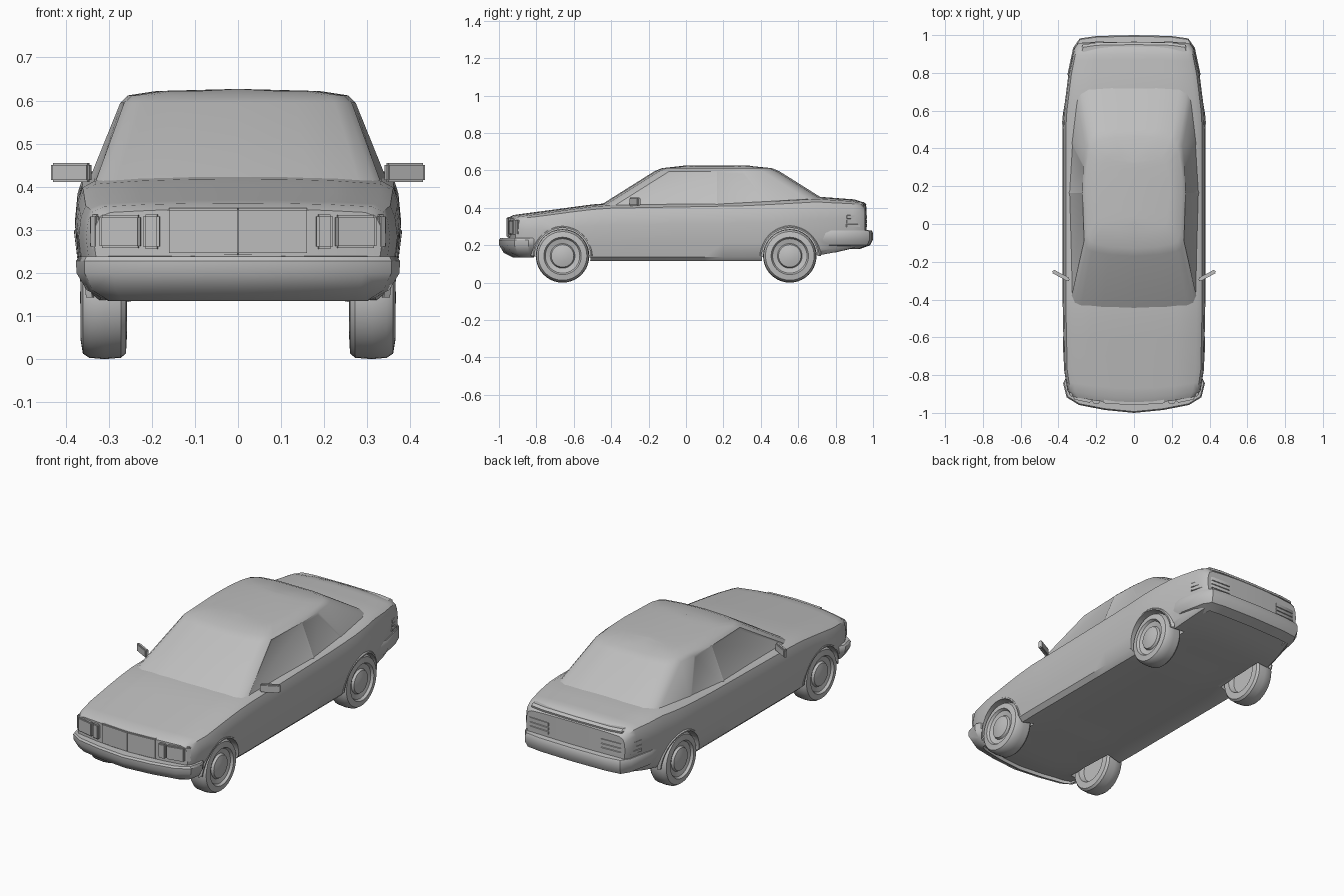
import bpy
import bmesh
from math import sin, cos, pi, radians
from mathutils import Matrix, Vector

old_cube = bpy.data.objects.get("Cube")
if old_cube:
    bpy.data.objects.remove(old_cube, do_unlink=True)

PAINT = (0.52, 0.52, 0.52, 1)
grey = bpy.data.materials.new("plain grey")
grey.use_nodes = True
grey.diffuse_color = PAINT
grey.node_tree.nodes["Principled BSDF"].inputs["Base Color"].default_value = PAINT


def finish(bm, name, angle=35):
    """Turn a bmesh into a clean, smooth shaded object."""
    bmesh.ops.remove_doubles(bm, verts=bm.verts, dist=0.0005)
    bmesh.ops.recalc_face_normals(bm, faces=bm.faces)
    mesh = bpy.data.meshes.new(name)
    bm.to_mesh(mesh)
    bm.free()
    mesh.materials.append(grey)
    obj = bpy.data.objects.new(name, mesh)
    bpy.context.collection.objects.link(obj)
    smooth(obj, angle)
    return obj


def smooth(obj, angle=35):
    bpy.ops.object.select_all(action='DESELECT')
    obj.select_set(True)
    bpy.context.view_layer.objects.active = obj
    bpy.ops.object.shade_smooth_by_angle(angle=radians(angle))


def skin(bm, rows):
    """Join rows of points with quads, on both sides of the car."""
    for side in (1, -1):
        grid = [[bm.verts.new((side * x, y, z)) for x, y, z in row] for row in rows]
        for a, b in zip(grid, grid[1:]):
            for i in range(len(a) - 1):
                bm.faces.new((a[i], a[i + 1], b[i + 1], b[i]))


def along(keys, y):
    """Linear interpolation through (y, value) keys."""
    for (ya, va), (yb, vb) in zip(keys, keys[1:]):
        if y <= yb:
            t = max(0, (y - ya) / (yb - ya))
            return va + (vb - va) * t
    return keys[-1][1]


def clamp(v):
    return max(0, min(1, v))


# Lower body: cross-sections driven by width, top, bottom and floor lines
WIDTH = ((-.95, .335), (-.92, .353), (-.8, .37), (-.4, .378), (.55, .378),
         (.8, .347), (.94, .318), (.965, .3))
TOP = ((-.95, .348), (-.92, .362), (-.45, .425), (.3, .44), (.7, .46),
       (.9, .445), (.94, .432), (.965, .405))
BOTTOM = ((-.95, .16), (-.8, .13), (-.5, .115), (.45, .115), (.75, .15), (.965, .2))
FLOOR_LIFT = ((-.95, 0), (-.7, .02), (-.4, .027), (.5, .027), (.8, 0))
COLUMNS = (0, .3, .6, .88)
SIDES = ((.94, .07), (.975, .3), (1, .62), (.985, .8), (.955, .91))
CROWN = (1, .997, .985, .96)


def section(y):
    w, t, b = along(WIDTH, y), along(TOP, y), along(BOTTOM, y)
    h = t - b
    low = [(c * w, y, b + (along(FLOOR_LIFT, y) if c < .8 else 0)) for c in COLUMNS]
    side = [(c * w, y, b + f * h) for c, f in SIDES]
    high = [(c * w, y, b + f * h) for c, f in zip(COLUMNS, CROWN)]
    return low, side, high


def end_cap(y):
    low, side, high = section(y)
    middle = [[(p[0], y, s[2]) for p in low] + [s] for s in side]
    return [low + low[-1:]] + middle + [high + high[-1:]]


stations = [-.95, -.92, -.87] + [-.8 + .1 * i for i in range(17)] + [.87, .9, .94, .965]
bm = bmesh.new()
skin(bm, [low + side + high[::-1] for low, side, high in map(section, stations)])
skin(bm, end_cap(stations[0]))
skin(bm, end_cap(stations[-1]))
for v in bm.verts:  # bow the nose and tail in plan
    x, y, z = v.co
    v.co.y += x * x * (.35 * clamp((-y - .6) / .35) - .1 * clamp((y - .6) / .36))
body = finish(bm, "lower_body")

# Wheel arches cut from the body
AXLES = {"front": -.66, "rear": .555}
HUB = .143
for end, y in AXLES.items():
    for x in (.35, -.35):
        bpy.ops.mesh.primitive_cylinder_add(vertices=40, radius=.15, depth=.2,
                                            location=(x, y, HUB), rotation=(0, pi / 2, 0))
        cutter = bpy.context.object
        cutter.name = "arch_cutter"
        cutter.hide_render = True
        cutter.data.materials.append(grey)
        bpy.context.view_layer.objects.active = body
        cut = body.modifiers.new("arch", 'BOOLEAN')
        cut.operation = 'DIFFERENCE'
        cut.solver = 'EXACT'
        cut.object = cutter
        bpy.ops.object.modifier_apply(modifier=cut.name)
        bpy.data.objects.remove(cutter, do_unlink=True)
smooth(body)

# Wheels (tyre, dished rim, hub cap) and arch lips
WHEEL = ((0, .285), (.085, .285), (.095, .258), (.13, .26), (.14, .272), (.143, .31),
         (.14, .345), (.13, .36), (.1, .365), (.092, .352), (.066, .345), (.06, .357),
         (.03, .365), (0, .367))
for end, y in AXLES.items():
    bm = bmesh.new()
    turns = [2 * pi * k / 40 for k in range(41)]
    skin(bm, [[(x, y + r * cos(a), HUB + r * sin(a)) for r, x in WHEEL] for a in turns])
    finish(bm, end + "_wheels")

    bm = bmesh.new()
    rows = []
    for k in range(25):
        a = pi * k / 24
        x = along(WIDTH, y + .15 * cos(a)) * (.94 + .05 * sin(a))
        lip = ((-.012, .149), (.006, .149), (.006, .156), (-.008, .168), (-.012, .149))
        rows.append([(x + o, y + r * cos(a), HUB + r * sin(a)) for o, r in lip])
    skin(bm, rows)
    finish(bm, end + "_arch_lips")

# Cabin: stacked plan outlines from belt line to roof
LEVELS = ((.4, .335, .352, .315, -.48, .81), (.595, .264, .273, .258, -.17, .5),
          (.612, .246, .255, .24, -.13, .46), (.622, .18, .19, .18, -.04, .36),
          (.627, 0, 0, 0, 0, .33))


def outline(z, xf, xm, xr, yf, yr):
    mid = (yf + yr) / 2
    return [(x, y, z) for x, y in (
        (0, yf), (.5 * xf, yf + .008), (.85 * xf, yf + .025), (.95 * xf, yf + .042),
        (xf, yf + .08), (xm, mid), (.7 * xm + .3 * xr, mid + .22 * (yr - yf)),
        (xr, yr - .09), (.94 * xr, yr - .045), (.8 * xr, yr - .015), (.4 * xr, yr), (0, yr))]


bm = bmesh.new()
skin(bm, [outline(*level) for level in LEVELS])
bmesh.ops.remove_doubles(bm, verts=bm.verts, dist=.0005)
bmesh.ops.recalc_face_normals(bm, faces=bm.faces)
panes = [f for f in bm.faces if abs(f.normal.x) > .86 and f.calc_area() > .03
         and f.calc_center_median().y < .4]
bmesh.ops.inset_individual(bm, faces=panes, thickness=.014, depth=-.003)
finish(bm, "cabin")


# Bands that wrap round the corners: bumpers and tail lights
def band(name, path, profile, facing):
    bm = bmesh.new()
    rows = []
    for x, y, turn in path:
        a = radians(turn)
        rows.append([(max(0, x + o * sin(a)), y + facing * o * cos(a), z)
                     for o, z in profile + profile[:1]])
    skin(bm, rows)
    finish(bm, name)


band("front_bumper",
     ((0, -.965, 0), (.15, -.95, 8), (.28, -.925, 18), (.33, -.895, 50),
      (.341, -.84, 85), (.325, -.812, 90)),
     ((-.04, .24), (.028, .238), (.035, .228), (.034, .2), (.01, .16), (-.04, .135)), -1)
band("rear_bumper",
     ((0, .97, 0), (.2, .965, 0), (.275, .955, 25), (.295, .92, 65),
      (.322, .79, 80), (.315, .73, 85)),
     ((-.04, .285), (.024, .278), (.03, .265), (.03, .23), (.015, .2), (-.04, .18)), 1)
band("tail_lights",
     ((.15, .935, 0), (.16, .957, 0), (.27, .952, 15), (.306, .925, 60),
      (.325, .86, 80), (.31, .84, 80)),
     ((-.03, .295), (.01, .298), (.01, .312), (0, .316), (.01, .32), (.01, .334),
      (0, .338), (.01, .342), (.01, .36), (-.03, .365)), 1)
band("boot_lid_lip",
     ((0, .95, 0), (.2, .946, 0), (.27, .935, 15), (.275, .915, 40)),
     ((-.05, .43), (0, .431), (.014, .42), (.012, .41), (-.03, .4)), 1)


# Small rounded boxes, turned about z and mirrored
def boxes(name, specs):
    bm = bmesh.new()
    for side in (1, -1):
        for place, size, turn in specs:
            part = bmesh.ops.create_cube(bm, size=1)["verts"]
            where = Vector((place[0] * side, place[1], place[2]))
            move = (Matrix.Translation(where) @ Matrix.Rotation(radians(turn) * side, 4, 'Z')
                    @ Matrix.Diagonal((*size, 1)))
            bmesh.ops.transform(bm, matrix=move, verts=part)
    bmesh.ops.bevel(bm, geom=bm.edges[:], offset=.005, segments=2, affect='EDGES')
    finish(bm, name)


boxes("headlights", [((.272, -.924, .296), (.096, .028, .076), 12),
                     ((.2, -.937, .296), (.038, .028, .08), 8)])
boxes("corner_lamps", [((.326, -.896, .296), (.024, .034, .08), 40)])
boxes("grille", [((.08, -.942, .296), (.17, .024, .11), 4)])
boxes("door_mirrors", [((.387, -.273, .433), (.1, .02, .044), 28)])
